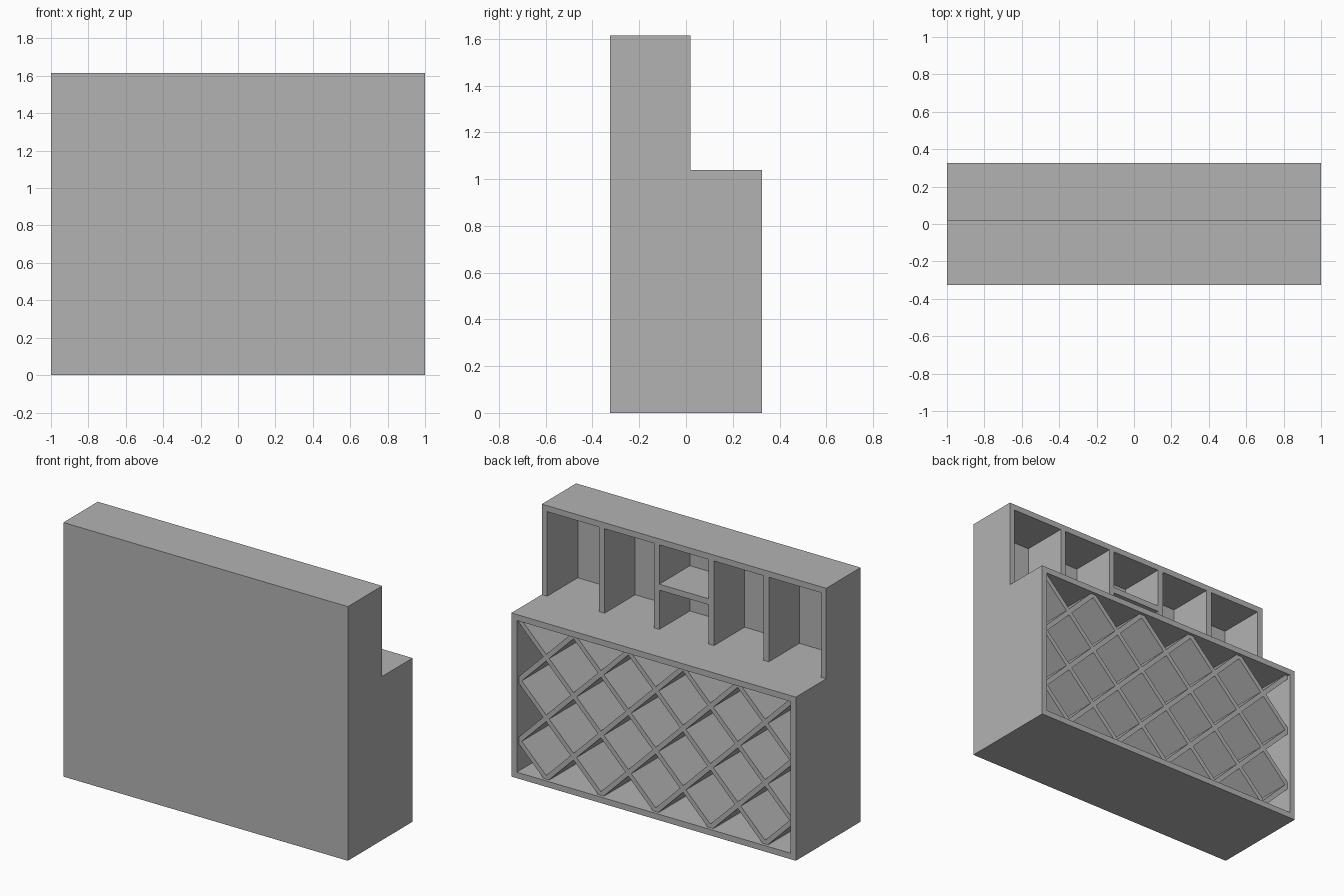
import bpy, bmesh, math
from mathutils import Matrix, Vector

cube = bpy.data.objects.get("Cube")
if cube:
    bpy.data.objects.remove(cube, do_unlink=True)

grey = bpy.data.materials.new("plain_grey")
grey.use_nodes = True
grey.diffuse_color = (0.45, 0.45, 0.45, 1)
grey.node_tree.nodes["Principled BSDF"].inputs["Base Color"].default_value = grey.diffuse_color

T = 0.038                        # board thickness
FRONT, BACK, STEP = -0.325, 0.325, 0.02
COUNTER, TOP = 1.04, 1.615
INNER = 1 - T                    # half width inside the side walls
PITCH = 2 * INNER / 5            # spacing of dividers and lattice


def add_mesh(name, bm):
    mesh = bpy.data.meshes.new(name)
    bmesh.ops.recalc_face_normals(bm, faces=bm.faces)
    bm.to_mesh(mesh)
    bm.free()
    mesh.materials.append(grey)
    bpy.context.collection.objects.link(bpy.data.objects.new(name, mesh))


def box_bm(x, y, z):
    bm = bmesh.new()
    bmesh.ops.create_cube(bm, size=1)
    for v in bm.verts:
        v.co = Vector([(a + b) / 2 + c * (b - a) for c, (a, b) in zip(v.co, (x, y, z))])
    return bm


def box(name, x, y, z):
    add_mesh(name, box_bm(x, y, z))


# Closed panel over the full height
box("rear_panel", (-1, 1), (FRONT, FRONT + T), (0, TOP))
inside = FRONT + T

# Lower cabinet carcass
box("base_floor", (-INNER, INNER), (inside, BACK), (0, T))
box("counter", (-1, 1), (inside, BACK), (COUNTER - T, COUNTER))
for side, s in (("right", -1), ("left", 1)):
    x = sorted((s * INNER, s))
    box("base_side_" + side, x, (inside, BACK), (0, COUNTER - T))
    box("upper_side_" + side, x, (inside, STEP), (COUNTER, TOP - T))

# Upper shelf unit
box("upper_top", (-1, 1), (inside, STEP), (TOP - T, TOP))
for i in range(4):
    x = (i - 1.5) * PITCH
    box(f"divider_{i + 1}", (x - T / 2, x + T / 2), (inside, STEP), (COUNTER, TOP - T))
middle = (COUNTER + TOP - T) / 2
half = PITCH / 2 - T / 2
box("middle_shelf", (-half, half), (inside, STEP), (middle - T / 2, middle + T / 2))

# Diagonal bottle lattice, each board trimmed to the cabinet opening
ceiling = COUNTER - T
trims = [((INNER, 0, 0), (1, 0, 0)), ((-INNER, 0, 0), (-1, 0, 0)),
         ((0, 0, ceiling), (0, 0, 1)), ((0, 0, T), (0, 0, -1))]
for name, s in (("falling", 1), ("rising", -1)):
    for k in range(-2, 5):
        bm = box_bm((-2, 2), (inside, BACK - 0.02), (-0.015, 0.015))
        start = Vector((s * (-INNER + k * PITCH), 0, ceiling))
        turn = Matrix.Rotation(s * math.pi / 4, 4, "Y")
        bmesh.ops.transform(bm, matrix=Matrix.Translation(start) @ turn, verts=bm.verts)
        for co, no in trims:
            bmesh.ops.bisect_plane(bm, geom=bm.verts[:] + bm.edges[:] + bm.faces[:],
                                   plane_co=co, plane_no=no, clear_outer=True)
            bmesh.ops.holes_fill(bm, edges=[e for e in bm.edges if e.is_boundary])
        add_mesh(f"lattice_{name}_{k + 3}", bm)
